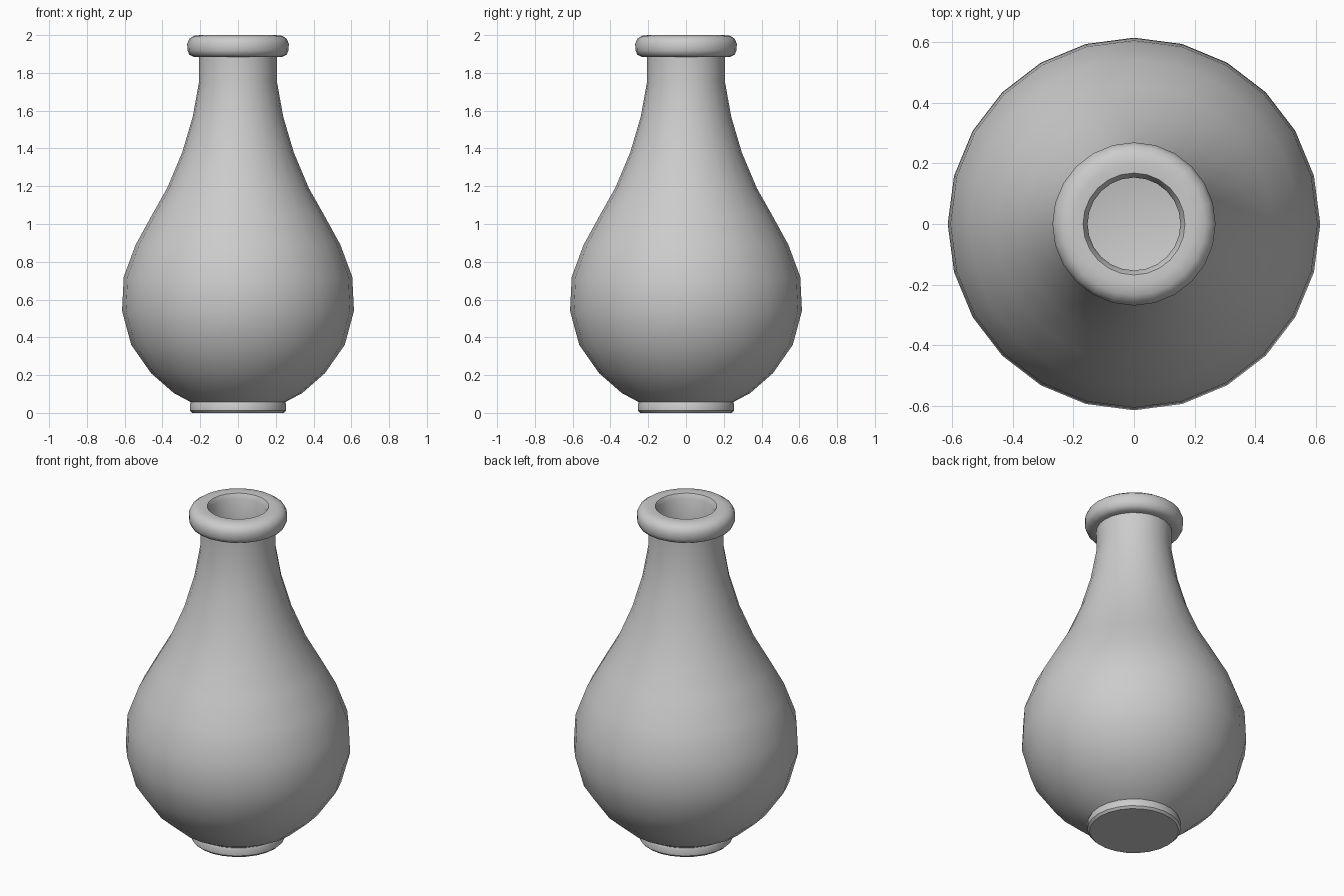
import bpy, bmesh, math

if "Cube" in bpy.data.objects:
    bpy.data.objects.remove(bpy.data.objects["Cube"])

SIDES = 24
WALL = 0.05


def lathe(name, profile, angle=40):
    """Revolve (radius, z) points, listed from bottom outside upwards, around z."""
    bm = bmesh.new()
    rings = []
    for r, z in profile:
        if r == 0:
            rings.append([bm.verts.new((0, 0, z))] * SIDES)
        else:
            rings.append([bm.verts.new((r * math.cos(i * math.tau / SIDES),
                                        r * math.sin(i * math.tau / SIDES), z))
                          for i in range(SIDES)])
    for low, high in zip(rings, rings[1:]):
        for i in range(SIDES):
            j = (i + 1) % SIDES
            quad = dict.fromkeys((low[i], low[j], high[j], high[i]))
            bm.faces.new(list(quad))
    mesh = bpy.data.meshes.new(name)
    bm.to_mesh(mesh)
    bm.free()
    obj = bpy.data.objects.new(name, mesh)
    bpy.context.collection.objects.link(obj)
    bpy.ops.object.select_all(action='DESELECT')
    obj.select_set(True)
    bpy.context.view_layer.objects.active = obj
    bpy.ops.object.shade_smooth_by_angle(angle=math.radians(angle))
    return obj


# Hollow vase: foot, pear-shaped outer wall, rolled lip and inner wall in one profile
foot = [(0, 0), (0.243, 0), (0.255, 0.012), (0.255, 0.045), (0.25, 0.057)]
belly = [(0.34, 0.105), (0.46, 0.21), (0.565, 0.36), (0.614, 0.54),
         (0.605, 0.72), (0.542, 0.89), (0.457, 1.045), (0.375, 1.19),
         (0.295, 1.38), (0.239, 1.57), (0.206, 1.755), (0.206, 1.885)]
lip = [(0.235, 1.885), (0.258, 1.897), (0.268, 1.92), (0.269, 1.955),
       (0.258, 1.98), (0.235, 1.996), (0.2, 2.0), (0.168, 1.998), (0.153, 1.97)]
inside = [(r - WALL, z) for r, z in reversed(belly[1:-1])]
floor = [(0.28, 0.14), (0, 0.11)]

lathe("vase", foot + belly + lip + inside + floor)
